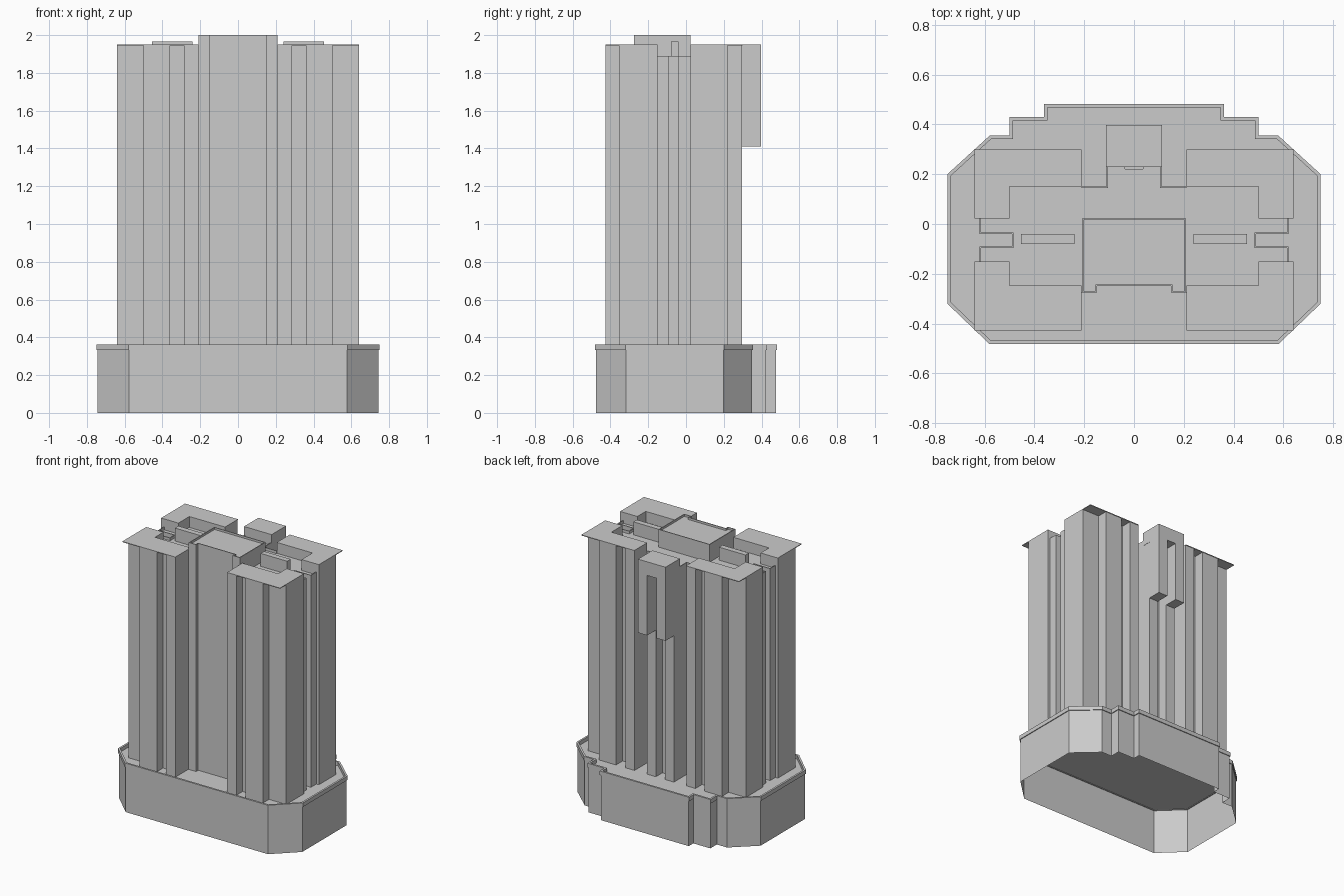
import bpy, bmesh
from mathutils import Vector

if "Cube" in bpy.data.objects:
    bpy.data.objects.remove(bpy.data.objects["Cube"])


def prism(name, pts, z0, z1, bottom=True):
    """Extrude a plan outline from z0 to z1."""
    bm = bmesh.new()
    lo = [bm.verts.new((x, y, z0)) for x, y in pts]
    hi = [bm.verts.new((x, y, z1)) for x, y in pts]
    n = len(pts)
    for i in range(n):
        j = (i + 1) % n
        bm.faces.new((lo[i], lo[j], hi[j], hi[i]))
    bm.faces.new(hi)
    if bottom:
        bm.faces.new(lo[::-1])
    return finish(name, bm)


def ring(name, pts, width, z0, z1):
    """Thin parapet that follows a closed outline, thickened inwards."""
    bm = bmesh.new()
    n = len(pts)
    rows = [[bm.verts.new((x, y, z)) for x, y in p]
            for p, z in ((pts, z0), (pts, z1),
                         (inset(pts, width), z1), (inset(pts, width), z0))]
    for k in range(4):
        a, b = rows[k], rows[(k + 1) % 4]
        for i in range(n):
            j = (i + 1) % n
            bm.faces.new((a[i], a[j], b[j], b[i]))
    return finish(name, bm)


def finish(name, bm):
    bmesh.ops.recalc_face_normals(bm, faces=bm.faces)
    me = bpy.data.meshes.new(name)
    bm.to_mesh(me)
    bm.free()
    ob = bpy.data.objects.new(name, me)
    bpy.context.collection.objects.link(ob)
    return ob


def inset(pts, d):
    """Offset a counter-clockwise outline inwards by d."""
    out = []
    n = len(pts)
    for i in range(n):
        p = Vector(pts[i])
        a = (p - Vector(pts[i - 1])).normalized()
        b = (Vector(pts[(i + 1) % n]) - p).normalized()
        na, nb = Vector((-a.y, a.x)), Vector((-b.y, b.x))
        out.append(tuple(p + (na + nb) * (d / (1 + na.dot(nb)))))
    return out


def mirror(half):
    """Complete a right-hand half outline (front to back)."""
    return half + [(-x, y) for x, y in reversed(half)]


def box(name, x0, x1, y0, y1, z0, z1):
    return prism(name, [(x0, y0), (x1, y0), (x1, y1), (x0, y1)], z0, z1)


def box_pair(name, x0, x1, y0, y1, z0, z1):
    box(name + "_right", x0, x1, y0, y1, z0, z1)
    box(name + "_left", -x1, -x0, y0, y1, z0, z1)


def prism_pair(name, pts, z0, z1):
    prism(name + "_right", pts, z0, z1)
    prism(name + "_left", [(-x, y) for x, y in reversed(pts)], z0, z1)


DECK, ROOF = 1.87, 1.95

# Podium: open underneath, with a projecting parapet lip
podium = mirror([(0.58, -0.483), (0.75, -0.32), (0.75, 0.20), (0.58, 0.355),
                 (0.50, 0.355), (0.50, 0.43), (0.362, 0.43), (0.362, 0.483)])
prism("podium", inset(podium, 0.006), 0, 0.335, bottom=False)
ring("podium_parapet", podium, 0.014, 0.332, 0.362)

# Notched front and back edges of one wing
front_edge = [(0.21, -0.427), (0.285, -0.427), (0.285, -0.355), (0.36, -0.355),
              (0.36, -0.427), (0.50, -0.427), (0.50, -0.355), (0.64, -0.355)]
back_edge = [(0.64, 0.22), (0.50, 0.22), (0.50, 0.297), (0.36, 0.297),
             (0.36, 0.22), (0.285, 0.22), (0.285, 0.297), (0.21, 0.297)]
bay_front = [(0.148, -0.25), (0.148, -0.275), (0.208, -0.275)]

# Tower shaft
side = [(0.64, -0.15), (0.62, -0.15), (0.62, -0.09), (0.49, -0.09),
        (0.49, -0.04), (0.62, -0.04), (0.62, 0.023), (0.64, 0.023)]
core_back = [(0.21, 0.15), (0.11, 0.15), (0.11, 0.297), (0.037, 0.297), (0.037, 0.22)]
prism("tower", mirror(bay_front[:2] + [(0.21, -0.275)] + front_edge + side
                      + back_edge + core_back), 0.335, DECK)

# Raised L-shaped corner roofs with thin overhanging slabs
front_in = [(0.64, -0.15), (0.50, -0.15), (0.50, -0.248), (0.21, -0.248)]
back_in = [(0.21, 0.15), (0.50, 0.15), (0.50, 0.023), (0.64, 0.023)]
prism_pair("front_corner", front_edge + front_in, DECK, ROOF - 0.005)
prism_pair("back_corner", back_edge + back_in, DECK, ROOF - 0.005)
prism_pair("front_roof", [(0.21, -0.427), (0.64, -0.427)] + front_in, ROOF - 0.005, ROOF)
prism_pair("back_roof", [(0.64, 0.30), (0.21, 0.30)] + back_in, ROOF - 0.005, ROOF)

# Low parapets around the sunken roof deck
t, top = 0.006, 1.89
for label, y0, y1, ye in (("front", -0.15, -0.09, -0.09), ("back", -0.04, 0.023, -0.04 + t)):
    box_pair("side_parapet_" + label, 0.62 - t, 0.62, y0, y1, DECK, top)
    box_pair("slot_parapet_" + label, 0.49, 0.62 - t, ye - t, ye, DECK, top)
box_pair("slot_end_parapet", 0.49 - t, 0.49, -0.09 - t, -0.04 + t, DECK, top)
box_pair("rear_parapet", 0.11 - t, 0.21, 0.15 - t, 0.15, DECK, top)
box_pair("rear_side_parapet", 0.11 - t, 0.11, 0.15, 0.23, DECK, top)

# Penthouse with parapet, continuing the central front bay
penthouse = mirror(bay_front + [(0.208, 0.023)])
prism("penthouse", inset(penthouse, 0.001), DECK, 1.985)
ring("penthouse_parapet", penthouse, 0.006, DECK, 2.0)

# Roof fins
box_pair("roof_fin", 0.24, 0.455, -0.08, -0.04, DECK, 1.965)

# Projecting rear box: two piers joined by a head
box_pair("rear_pier", 0.037, 0.112, 0.297, 0.397, 1.41, 1.85)
box("rear_head", -0.112, 0.112, 0.23, 0.397, 1.85, ROOF)
